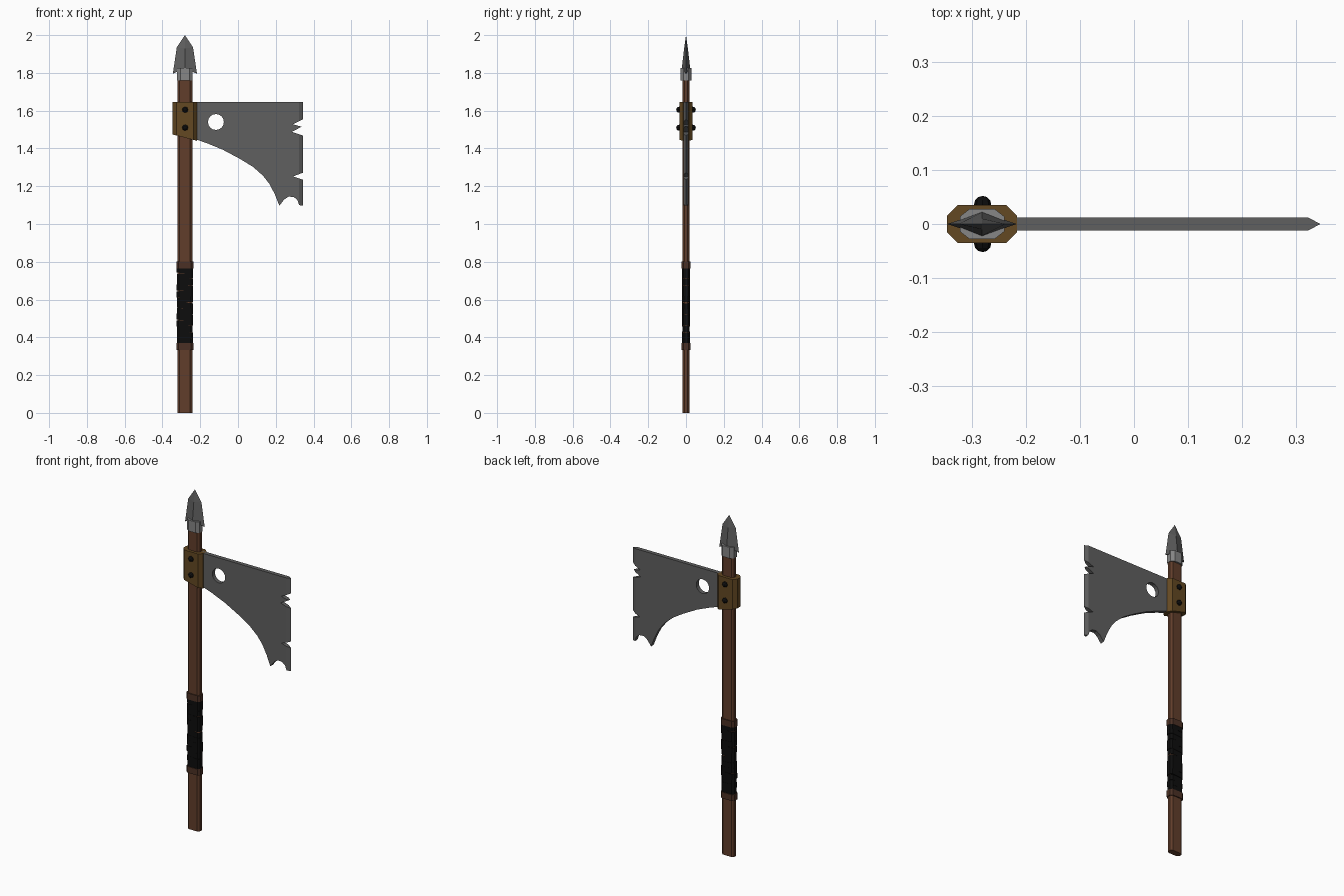
import bpy, bmesh, math, random
from mathutils import Vector, Matrix

if "Cube" in bpy.data.objects:
    bpy.data.objects.remove(bpy.data.objects["Cube"])

random.seed(4)
CX = -0.281  # shaft axis


def material(name, rgb):
    m = bpy.data.materials.new(name)
    m.diffuse_color = (*rgb, 1)
    m.use_nodes = True
    m.node_tree.nodes["Principled BSDF"].inputs["Base Color"].default_value = m.diffuse_color
    return m


WOOD = material("wood", (0.12, 0.048, 0.024))
LEATHER = material("leather", (0.07, 0.03, 0.018))
BRASS = material("bronze", (0.125, 0.065, 0.016))
BLACK = material("black", (0.004, 0.004, 0.004))
STEEL = material("dark_steel", (0.115, 0.115, 0.115))
LIGHT = material("light_steel", (0.24, 0.24, 0.24))


def finish(name, bm, mat):
    bmesh.ops.recalc_face_normals(bm, faces=bm.faces)
    me = bpy.data.meshes.new(name)
    bm.to_mesh(me)
    bm.free()
    me.materials.append(mat)
    ob = bpy.data.objects.new(name, me)
    bpy.context.collection.objects.link(ob)
    return ob


def octagon(a, b, cx, cy):
    """Chamfered rectangle of half sizes a, b with corner cuts cx, cy."""
    return [(a, -b + cy), (a, b - cy), (a - cx, b), (-a + cx, b),
            (-a, b - cy), (-a, -b + cy), (-a + cx, -b), (a - cx, -b)]


def prism(bm, section, z0, z1, slope0=0, slope1=0):
    """Vertical prism about the shaft axis; ends may slope along x."""
    rings = [[bm.verts.new((CX + x, y, z + s * x)) for x, y in section]
             for z, s in ((z0, slope0), (z1, slope1))]
    n = len(section)
    for i in range(n):
        j = (i + 1) % n
        bm.faces.new((rings[0][i], rings[0][j], rings[1][j], rings[1][i]))
    bm.faces.new(rings[0][::-1])
    bm.faces.new(rings[1])


def part(name, mat, *prisms):
    bm = bmesh.new()
    for p in prisms:
        prism(bm, *p)
    return finish(name, bm, mat)


# Shaft, grip bands, bronze collar and spear socket
part("shaft", WOOD, (octagon(0.039, 0.018, 0.011, 0.009), 0, 1.79))
band = octagon(0.045, 0.024, 0.012, 0.011)
part("grip_bands", LEATHER, (band, 0.333, 0.37), (band, 0.765, 0.802))
part("collar", BRASS, (octagon(0.065, 0.035, 0.02, 0.02), 1.457, 1.645, -0.26))
part("spear_socket", LIGHT, (octagon(0.041, 0.028, 0.018, 0.014), 1.76, 1.825))

# Grip wrap: slightly uneven, tilted turns of cord
turns = []
for i in range(13):
    g = random.uniform(0, 0.003)
    t = random.uniform(-0.12, 0.12)
    z = 0.367 + i * 0.031
    turns.append((octagon(0.041 + g, 0.0195 + g, 0.011, 0.009), z, z + 0.031, t, t))
part("grip_wrap", BLACK, *turns)

# Axe blade outline: notched edge, scalloped toe, swept lower side
outline = [(-0.235, 1.645), (0.345, 1.645), (0.345, 1.555), (0.29, 1.528),
           (0.337, 1.515), (0.285, 1.488), (0.345, 1.468), (0.345, 1.272),
           (0.292, 1.252), (0.345, 1.234), (0.345, 1.097), (0.324, 1.10),
           (0.315, 1.127), (0.295, 1.143), (0.268, 1.145), (0.245, 1.13),
           (0.219, 1.097), (0.196, 1.155), (0.168, 1.21), (0.133, 1.255),
           (0.08, 1.302), (0.01, 1.345), (-0.08, 1.393), (-0.165, 1.428),
           (-0.235, 1.452)]
hole = [(-0.117 + 0.042 * math.cos(a), 1.54 + 0.042 * math.sin(a))
        for a in (math.tau * k / 16 for k in range(16))]
T, EDGE, BEVEL = 0.012, 0.345, 0.023
bm = bmesh.new()
for loop in (outline, hole):
    vs = [bm.verts.new((x, -T, z)) for x, z in loop]
    for a, b in zip(vs, vs[1:] + vs[:1]):
        bm.edges.new((a, b))
bmesh.ops.triangle_fill(bm, edges=bm.edges[:], use_beauty=True, use_dissolve=False,
                        normal=(0, -1, 0))
bmesh.ops.bisect_plane(bm, geom=bm.verts[:] + bm.edges[:] + bm.faces[:],
                       plane_co=(EDGE - BEVEL, 0, 0), plane_no=(1, 0, 0))
ext = bmesh.ops.extrude_face_region(bm, geom=bm.faces[:])
for v in ext["geom"]:
    if isinstance(v, bmesh.types.BMVert):
        v.co.y = T
for v in bm.verts:  # taper to the cutting edge
    v.co.y *= min(1, max(0, (EDGE - v.co.x) / BEVEL))
bmesh.ops.remove_doubles(bm, verts=bm.verts[:], dist=1e-5)
finish("axe_blade", bm, STEEL)

# Rivets: low domes on both sides of the collar
bm = bmesh.new()
for z in (1.605, 1.51):
    for s in (-1, 1):
        bmesh.ops.create_uvsphere(
            bm, u_segments=8, v_segments=6, radius=0.016,
            matrix=Matrix.Translation((CX + 0.001, s * 0.036, z))
            @ Matrix.Rotation(math.pi / 2, 4, 'X'))
finish("rivets", bm, BLACK)

# Spear head: diamond section with swept-back barbs
bm = bmesh.new()
rings = []
for hx, zx, hy, zy in ((0.064, 1.795, 0.022, 1.825), (0.043, 1.935, 0.010, 1.93)):
    rings.append([bm.verts.new(Vector((CX + x, y, z))) for x, y, z in
                  ((hx, 0, zx), (0, hy, zy), (-hx, 0, zx), (0, -hy, zy))])
tip = bm.verts.new((CX, 0, 2.0))
for i in range(4):
    j = (i + 1) % 4
    bm.faces.new((rings[0][i], rings[0][j], rings[1][j], rings[1][i]))
    bm.faces.new((rings[1][i], rings[1][j], tip))
low = rings[0]
bm.faces.new((low[0], low[3], low[1]))
bm.faces.new((low[2], low[1], low[3]))
finish("spear_head", bm, STEEL)
